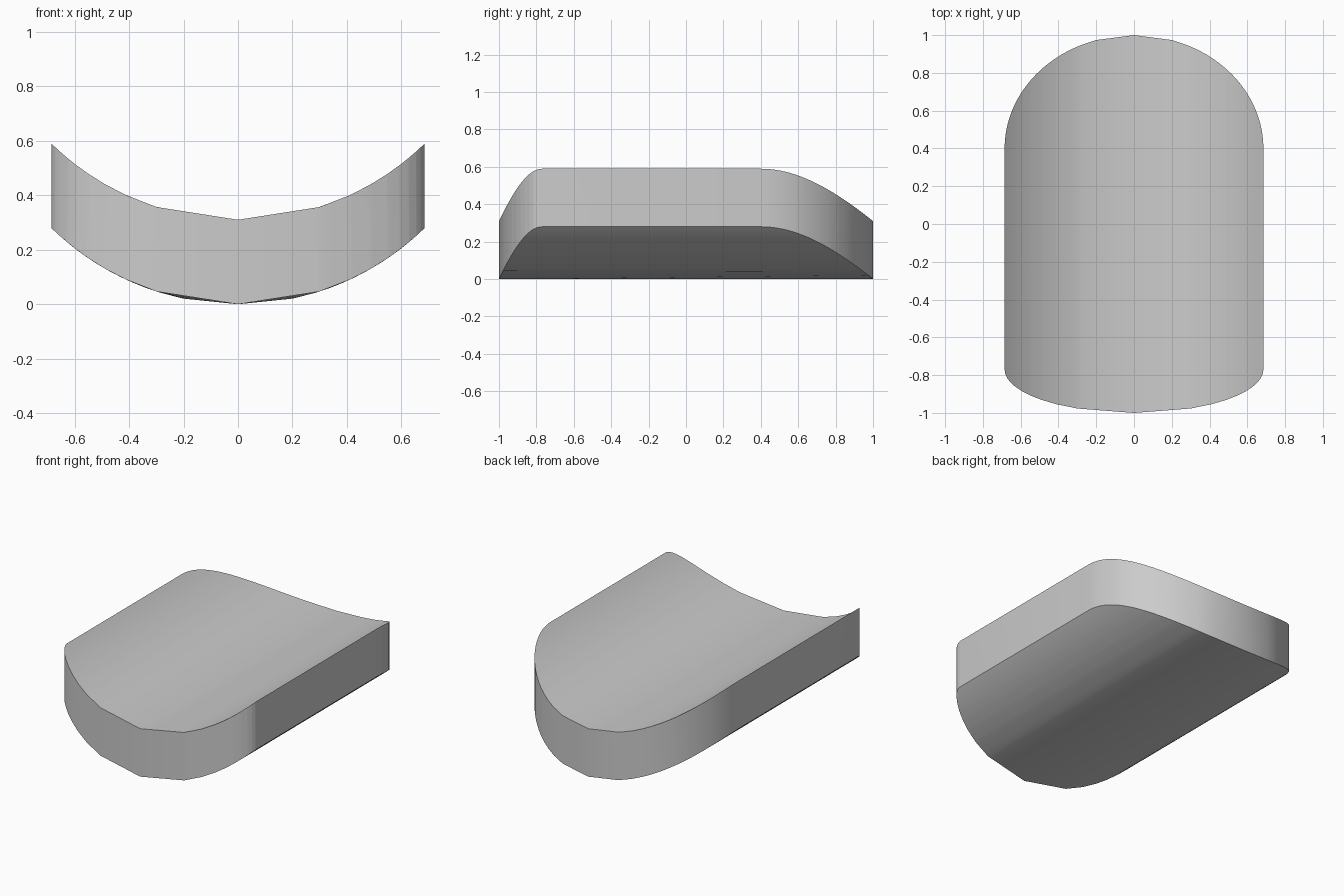
import bpy, bmesh, math

if "Cube" in bpy.data.objects:
    bpy.data.objects.remove(bpy.data.objects["Cube"], do_unlink=True)

HALF = 0.685      # half width
RADIUS = 0.978    # bend of the underside across x
THICK = 0.31


def bend(x):
    return RADIUS - math.sqrt(RADIUS ** 2 - x ** 2)


def end_outline(y_side, depth, steps):
    """Right half of an elliptical end as (x, y, z), stepped evenly along y."""
    pts = []
    for i in range(steps + 1):
        t = 1 - i / steps
        x = HALF * math.sqrt(1 - t * t)
        pts.append((x, y_side + depth * t, bend(x)))
    return pts


def sample(pts, x):
    """Point on the faceted outline at x, mirrored for negative x."""
    ax = abs(x)
    for a, b in zip(pts, pts[1:]):
        if ax <= b[0] + 1e-9:
            f = (ax - a[0]) / (b[0] - a[0])
            return (x, a[1] + f * (b[1] - a[1]), a[2] + f * (b[2] - a[2]))
    return (x, pts[-1][1], pts[-1][2])


# Outlines of the shallow front end and the rounder back end
front = end_outline(-0.77, -0.23, 10)
back = end_outline(0.4, 0.6, 23)
half_xs = sorted({round(p[0], 5) for p in front + back})
xs = [-x for x in reversed(half_xs[1:])] + half_xs

# Curved slab: ruled top and bottom joined by vertical walls
bm = bmesh.new()
rows = {}
for level, lift in (("bottom", 0), ("top", THICK)):
    for end, pts in (("front", front), ("back", back)):
        rows[level, end] = [bm.verts.new((x, y, z + lift))
                            for x, y, z in (sample(pts, v) for v in xs)]
loop = [rows["bottom", "front"], rows["bottom", "back"],
        rows["top", "back"], rows["top", "front"]]
for a, b in zip(loop, loop[1:] + loop[:1]):
    for i in range(len(xs) - 1):
        bm.faces.new((a[i], a[i + 1], b[i + 1], b[i]))
for i in (0, -1):
    bm.faces.new([row[i] for row in loop])
bmesh.ops.recalc_face_normals(bm, faces=bm.faces)

mesh = bpy.data.meshes.new("curved_panel")
bm.to_mesh(mesh)
bm.free()
panel = bpy.data.objects.new("curved_panel", mesh)
bpy.context.collection.objects.link(panel)

# Plain grey finish
grey = bpy.data.materials.new("light_grey")
grey.use_nodes = True
colour = (0.6, 0.6, 0.6, 1)
grey.diffuse_color = colour
grey.node_tree.nodes["Principled BSDF"].inputs["Base Color"].default_value = colour
mesh.materials.append(grey)

bpy.ops.object.select_all(action="DESELECT")
panel.select_set(True)
bpy.context.view_layer.objects.active = panel
bpy.ops.object.shade_smooth_by_angle(angle=math.radians(30))
